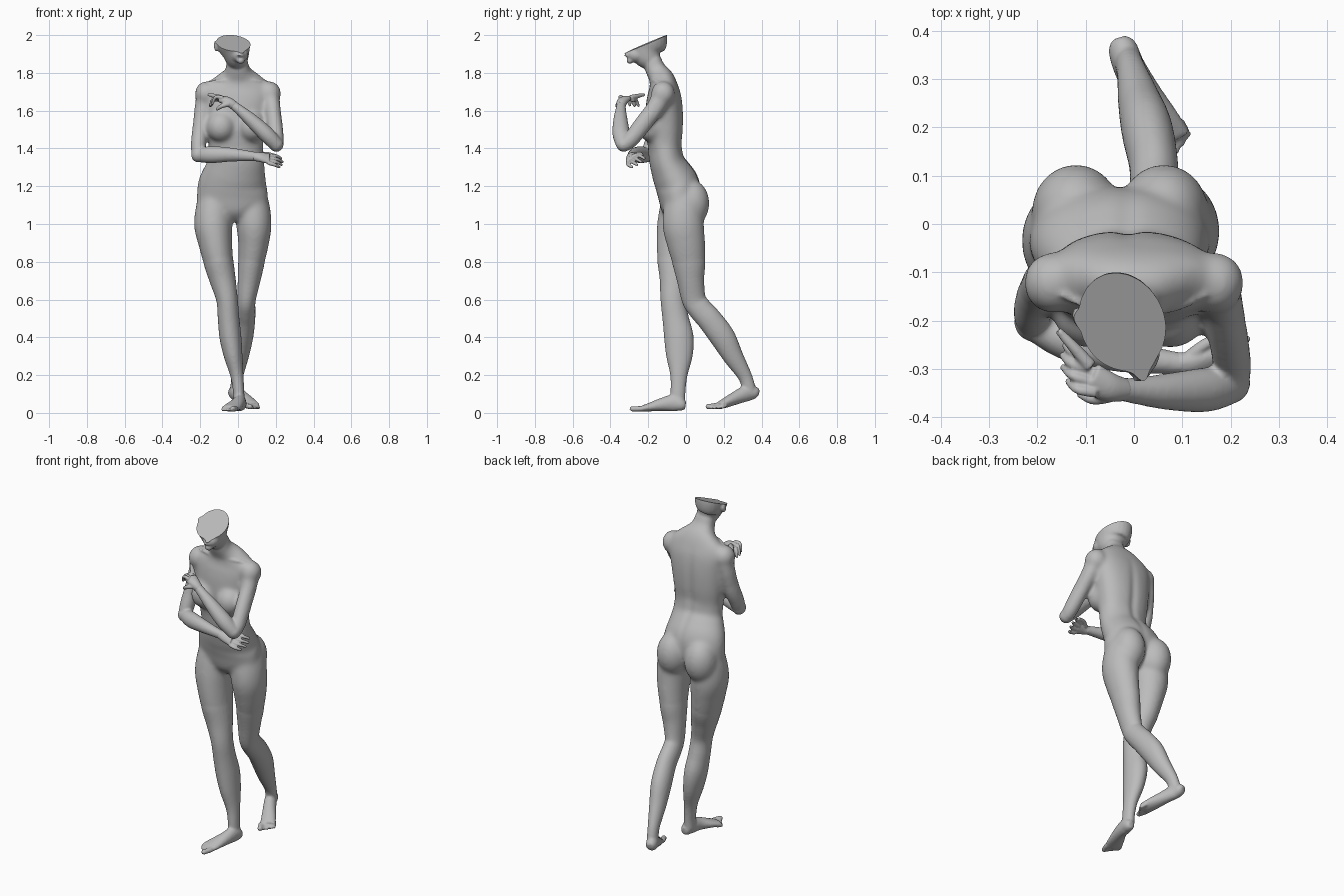
import bpy, bmesh, math
from mathutils import Vector, Matrix

grey = bpy.data.materials.new("plain grey")
grey.diffuse_color = (0.5, 0.5, 0.5, 1)


def spline(a, b, c, d, t):
    """Catmull-Rom blend of four equal-length rows."""
    return [0.5 * (2 * q + (r - p) * t + (2 * p - 5 * q + 4 * r - s) * t * t
                   + (3 * q - p - 3 * r + s) * t ** 3) for p, q, r, s in zip(a, b, c, d)]


def loft(bm, rows, ref=(1, 0, 0), sides=24, steps=5, power=1.0):
    """Tube through rows of x, y, z, width radius, depth radius."""
    ext = [rows[0]] + rows + [rows[-1]]
    pts = [spline(*ext[i:i + 4], k / steps) for i in range(len(rows) - 1) for k in range(steps)]
    pts.append(list(rows[-1]))

    def bulge(v):
        return math.copysign(abs(v) ** power, v)
    rings = []
    for i, p in enumerate(pts):
        lo, hi = pts[max(i - 1, 0)], pts[min(i + 1, len(pts) - 1)]
        t = (Vector(hi[:3]) - Vector(lo[:3])).normalized()
        side = Vector(ref) - t * t.dot(Vector(ref))
        side.normalize()
        up = t.cross(side)
        rings.append([bm.verts.new(Vector(p[:3]) + side * p[3] * bulge(math.cos(a)) + up * p[4] * bulge(math.sin(a)))
                      for a in (2 * math.pi * k / sides for k in range(sides))])
    for r, s in zip(rings, rings[1:]):
        for k in range(sides):
            j = (k + 1) % sides
            bm.faces.new((r[k], r[j], s[j], s[k]))
    bm.faces.new(rings[0][::-1])
    bm.faces.new(rings[-1])


def sunk(rows):
    """Same tube with a narrowed start, so it emerges gently from the trunk."""
    x, y, z, a, b = rows[0]
    return [(x, y, z, a * .88, b * .88)] + rows[1:]


def ball(bm, centre, radii, turn=0):
    m = Matrix.Translation(centre) @ Matrix.Rotation(turn, 4, 'Z') @ Matrix.Diagonal((*radii, 1))
    bmesh.ops.create_uvsphere(bm, u_segments=24, v_segments=16, radius=1, matrix=m)


def finish(name, bm, voxel, smooth):
    """Fuse overlapping volumes into one smooth skin."""
    me = bpy.data.meshes.new(name)
    bmesh.ops.recalc_face_normals(bm, faces=bm.faces)
    bm.to_mesh(me)
    bm.free()
    ob = bpy.data.objects.new(name, me)
    bpy.context.collection.objects.link(ob)
    r = ob.modifiers.new("fuse", 'REMESH')
    r.mode, r.voxel_size = 'VOXEL', voxel
    s = ob.modifiers.new("soften", 'SMOOTH')
    s.factor, s.iterations = 0.5, smooth
    dg = bpy.context.evaluated_depsgraph_get()
    ob.data = bpy.data.meshes.new_from_object(ob.evaluated_get(dg))
    ob.modifiers.clear()
    ob.data.materials.clear()
    ob.data.materials.append(grey)
    return ob


def shade(ob):
    bpy.ops.object.select_all(action='DESELECT')
    ob.select_set(True)
    bpy.context.view_layer.objects.active = ob
    bpy.ops.object.shade_smooth_by_angle(angle=math.radians(40))


front_leg = [(-.105, -.04, 1.22, .06, .07), (-.122, -.03, 1.12, .092, .103), (-.131, -.035, 1.0, .102, .118),
             (-.12, -.043, .9, .09, .114),
             (-.103, -.05, .8, .079, .102), (-.08, -.06, .7, .069, .08), (-.058, -.068, .6, .057, .067),
             (-.05, -.055, .5, .057, .07), (-.04, -.038, .4, .058, .078), (-.025, -.035, .3, .049, .07),
             (-.006, -.038, .2, .035, .046), (.003, -.042, .12, .03, .04), (.005, -.045, .05, .03, .04)]
rear_leg = [(.05, -.035, 1.22, .06, .07), (.07, -.015, 1.12, .091, .1), (.084, -.015, 1.0, .094, .11),
            (.082, 0, .9, .082, .102),
            (.071, .015, .8, .07, .088), (.058, .025, .7, .06, .072), (.045, .042, .6, .049, .064),
            (.042, .075, .55, .05, .064), (.04, .128, .49, .051, .066), (.027, .194, .4, .053, .067),
            (.012, .249, .3, .045, .054), (-.005, .314, .19, .031, .037), (-.012, .333, .12, .03, .038)]
right_arm = [(-.163, -.118, 1.72, .05, .056), (-.186, -.12, 1.62, .044, .05), (-.2, -.147, 1.5, .042, .047),
             (-.209, -.18, 1.42, .04, .043), (-.21, -.2, 1.37, .036, .038)]
left_arm = [(.16, -.118, 1.72, .05, .056), (.181, -.153, 1.63, .044, .05), (.194, -.227, 1.53, .041, .046),
            (.203, -.29, 1.45, .039, .042), (.203, -.325, 1.42, .036, .038)]

# trunk: torso, neck, hips, chest and the roots of the limbs, softened strongly
core = bmesh.new()
loft(core, [(-.03, -.03, 1.02, .07, .05), (-.03, -.035, 1.06, .14, .085), (-.03, -.038, 1.10, .185, .1),
            (-.03, -.038, 1.16, .188, .114), (-.028, -.046, 1.21, .183, .118), (-.018, -.075, 1.27, .166, .108),
            (-.01, -.1, 1.33, .15, .094), (-.012, -.11, 1.40, .147, .092)], sides=32)
loft(core, [(-.014, -.09, 1.30, .14, .08), (-.012, -.11, 1.40, .143, .088), (-.012, -.115, 1.50, .156, .1),
            (-.008, -.115, 1.60, .168, .1), (-.003, -.115, 1.68, .18, .09), (0, -.12, 1.735, .172, .074),
            (0, -.132, 1.772, .125, .066), (-.001, -.148, 1.797, .085, .058), (-.003, -.165, 1.825, .063, .053),
            (-.006, -.185, 1.88, .056, .05)], sides=32, power=.84)
for x in (-.12, .062):
    ball(core, (x, .027, 1.11), (.092, .097, .125))
for x in (-.09, .075):
    ball(core, (x, -.18, 1.515), (.078, .078, .082))
for s, arm in ((-1, right_arm), (1, left_arm)):
    ball(core, (.168 * s, -.122, 1.69), (.061, .064, .066))
    loft(core, arm[:4])
loft(core, front_leg[:6])
loft(core, rear_leg[:6])
trunk = finish("trunk", core, .01, 14)
# spine furrow
for v in trunk.data.vertices:
    if v.co.y > -.12 + max(0, 1.3 - v.co.z) * .9 and 1.15 < v.co.z < 1.75:
        fade = math.sin(math.pi * (v.co.z - 1.15) / .6)
        v.co.y -= .009 * fade * math.exp(-((v.co.x + .012) / .022) ** 2)
body = bmesh.new()
body.from_mesh(trunk.data)
bpy.data.objects.remove(trunk)
# limbs
for limb, start in ((front_leg, 3), (rear_leg, 3), (right_arm, 1), (left_arm, 1)):
    loft(body, sunk(limb[start:]))
# collar bones
for s in (-1, 1):
    loft(body, [(.02 * s, -.184, 1.752, .008, .008), (.09 * s, -.172, 1.76, .008, .008),
                (.15 * s, -.145, 1.75, .007, .007)], ref=(0, 0, 1), sides=10)
# head, later cut flat, with chin, lips, nose and ear
turn = math.radians(18)
axis = (math.cos(turn), math.sin(turn), 0)
loft(body, [(-.004, -.178, 1.85, .052, .05), (-.01, -.205, 1.895, .068, .083), (-.02, -.21, 1.945, .087, .112),
            (-.025, -.218, 2.0, .09, .118), (-.03, -.23, 2.05, .08, .105)], ref=axis)
ball(body, (.003, -.25, 1.897), (.05, .066, .046), turn)
ball(body, (.014, -.297, 1.866), (.022, .018, .019), turn)
ball(body, (.015, -.314, 1.893), (.022, .012, .008), turn)
ball(body, (.018, -.316, 1.92), (.013, .016, .018), turn)
ball(body, (-.115, -.195, 1.945), (.012, .022, .032), turn)
# feet and toes
feet = ([(.016, -.002, .04, .018, .02), (.015, -.022, .043, .03, .033), (.01, -.06, .053, .033, .045),
         (-.002, -.12, .046, .036, .036), (-.027, -.185, .032, .046, .024), (-.045, -.232, .022, .047, .016)],
        [(-.03, .384, .105, .018, .018), (-.024, .366, .108, .03, .033), (-.01, .325, .105, .033, .043),
         (.02, .27, .082, .036, .036), (.055, .21, .054, .042, .027), (.075, .172, .039, .044, .018)])
for rows, lead, lift in zip(feet, (1, -1), (.006, .018)):
    loft(body, rows)
    end, prev = Vector(rows[-1][:3]), Vector(rows[-2][:3])
    fwd = end - prev
    fwd.z = 0
    fwd.normalize()
    across = Vector((-fwd.y, fwd.x, 0)) * lead
    for i in range(5):
        base = end + across * (.035 - .018 * i) - fwd * .01 * (.5 + i * .6)
        tip = base + fwd * (.048 - .004 * i)
        r = .015 if i == 0 else .0095
        tip.z = r + lift
        loft(body, [(*base, r, r), (*tip, r, r)], sides=12)
        ball(body, tip, (r, r, r))
# right forearm, folded low across the waist
ball(body, (-.21, -.203, 1.366), (.038, .04, .04))
loft(body, [(-.212, -.2, 1.365, .037, .036), (-.14, -.24, 1.367, .045, .041), (-.04, -.27, 1.367, .037, .035),
            (.06, -.285, 1.36, .027, .026), (.11, -.29, 1.355, .023, .022)], ref=(0, 0, 1))
# left forearm, raised across the chest
ball(body, (.203, -.33, 1.42), (.038, .038, .038))
loft(body, [(.211, -.33, 1.412, .037, .036), (.15, -.343, 1.475, .046, .042), (.07, -.347, 1.55, .038, .036),
            (0, -.345, 1.61, .027, .026), (-.04, -.34, 1.64, .023, .024)], ref=(0, 1, 0))
ob = finish("body", body, .0065, 5)
# flat sloping cut through the head
bm = bmesh.new()
bm.from_mesh(ob.data)
bmesh.ops.bisect_plane(bm, geom=bm.verts[:] + bm.edges[:] + bm.faces[:], dist=1e-5,
                       plane_co=(0, -.1, 2.0), plane_no=(.03, -.42, 1), clear_outer=True)
bmesh.ops.holes_fill(bm, edges=[e for e in bm.edges if e.is_boundary])
bm.to_mesh(ob.data)
bm.free()
shade(ob)


def hand(name, palm, ref, base, spread, reach, bend, extra):
    """Palm tube, four fingers bent once, and extra digits such as the thumb."""
    bm = bmesh.new()
    loft(bm, palm, ref=ref)
    for i in range(4):
        a = Vector(base) + Vector(spread) * (i - 1.5)
        k = (.92, 1, .95, .78)[i]
        b = a + Vector(reach) * k + Vector(spread) * (i - 1.5) * .25
        c = b + Vector(bend) * k
        loft(bm, [(*a, .011, .011), (*b, .0095, .0095), (*c, .0075, .0075)], ref=ref, sides=12)
        ball(bm, c, (.0075,) * 3)
    for digit in extra:
        loft(bm, [(*p, r, r) for p, r in zip(digit, (.015, .012, .008))], ref=ref, sides=12)
    shade(finish(name, bm, .004, 3))


hand("right_hand", [(.085, -.288, 1.357, .024, .023), (.12, -.292, 1.354, .03, .021), (.165, -.288, 1.346, .037, .016)],
     (0, .7, .7), (.16, -.284, 1.343), (.0, -.016, -.013), (.046, .012, -.008), (.028, .024, -.014),
     [[(.12, -.272, 1.362), (.155, -.245, 1.37), (.2, -.23, 1.362)]])
hand("left_hand", [(-.02, -.343, 1.625, .024, .025), (-.05, -.338, 1.648, .03, .023), (-.09, -.32, 1.662, .035, .018)],
     (0, 1, .3), (-.085, -.318, 1.662), (-.004, .021, -.004), (-.043, .016, .003), (-.02, .018, -.038),
     [[(-.05, -.355, 1.635), (-.085, -.362, 1.625), (-.115, -.35, 1.605)],
      [(-.09, -.295, 1.668), (-.125, -.255, 1.678), (-.157, -.22, 1.685)]])
